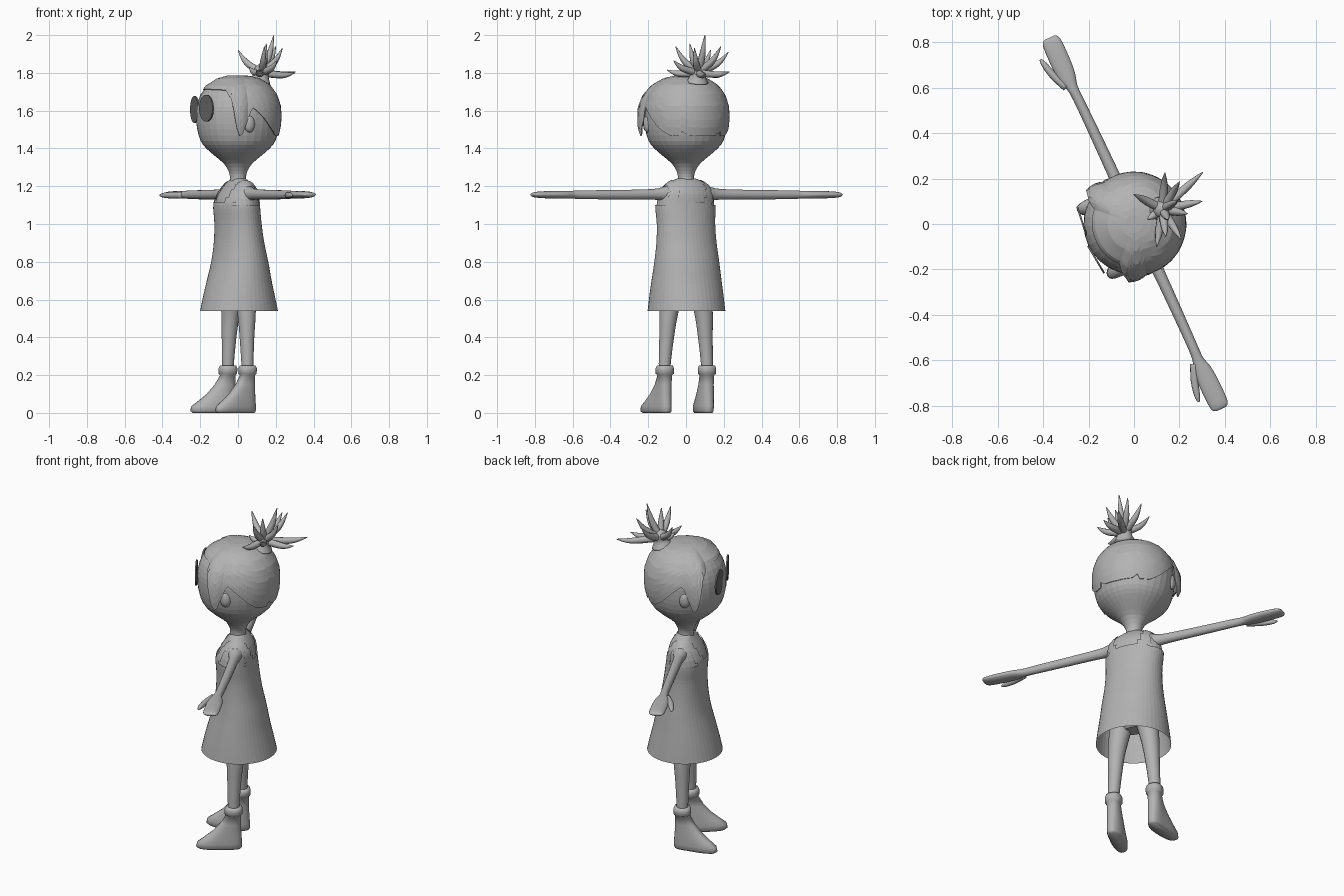
import bpy, bmesh, math
from mathutils import Vector

if "Cube" in bpy.data.objects:
    bpy.data.objects.remove(bpy.data.objects["Cube"])

TURN = math.radians(-65.2)   # the figure is built facing -y, then turned


def material(name, v):
    m = bpy.data.materials.new(name)
    m.diffuse_color = (v, v, v, 1)
    m.use_nodes = True
    m.node_tree.nodes["Principled BSDF"].inputs["Base Color"].default_value = m.diffuse_color
    return m


GREY = material("light grey", 0.45)
DARK = material("dark grey", 0.15)


def smooth(keys, k):
    """Catmull-Rom through tuples, k steps per span."""
    out, n = [], len(keys)
    for i in range(n - 1):
        p = [keys[min(max(i + d, 0), n - 1)] for d in (-1, 0, 1, 2)]
        for j in range(k):
            t = j / k
            out.append(tuple(0.5 * (2 * b + (c - a) * t + (2 * a - 5 * b + 4 * c - d) * t * t
                                    + (3 * b - a - 3 * c + d) * t ** 3)
                             for a, b, c, d in zip(*p)))
    return out + [tuple(keys[-1])]


def lerp_table(keys, x):
    for (x0, y0), (x1, y1) in zip(keys, keys[1:]):
        if x <= x1:
            return y0 + (y1 - y0) * max(0, x - x0) / (x1 - x0)
    return keys[-1][1]


def ring(c, u, v, a, b, n=24, p=2.0):
    """Superellipse ring with axes u, v and radii a, b."""
    pts = []
    for i in range(n):
        t = 2 * math.pi * i / n
        cs, sn = math.cos(t), math.sin(t)
        pts.append(Vector(c) + Vector(u) * (a * math.copysign(abs(cs) ** (2 / p), cs))
                   + Vector(v) * (b * math.copysign(abs(sn) ** (2 / p), sn)))
    return pts


X, Y, Z = (1, 0, 0), (0, 1, 0), (0, 0, 1)


def loft(name, rings, mat=GREY, caps=(True, True), shade=False, drop=None, turn=True):
    """Skin a list of rings; drop(centre) removes faces."""
    bm = bmesh.new()
    vs = [[bm.verts.new(p) for p in r] for r in rings]
    n = len(rings[0])
    for a, b in zip(vs, vs[1:]):
        for i in range(n):
            j = (i + 1) % n
            bm.faces.new((a[i], a[j], b[j], b[i]))
    if caps[0]:
        bm.faces.new(vs[0][::-1])
    if caps[1]:
        bm.faces.new(vs[-1])
    bmesh.ops.recalc_face_normals(bm, faces=bm.faces)
    if drop:
        gone = [f for f in bm.faces if drop(f.calc_center_median())]
        bmesh.ops.delete(bm, geom=gone, context='FACES')
    for f in bm.faces:
        f.smooth = shade
    me = bpy.data.meshes.new(name)
    bm.to_mesh(me)
    bm.free()
    me.materials.append(mat)
    ob = bpy.data.objects.new(name, me)
    bpy.context.collection.objects.link(ob)
    if turn:
        ob.rotation_euler.z = TURN
    return ob


def tube(name, keys, k=4, n=12, turn=True):
    """Round tube through (x, y, z, radius) keys."""
    pts = smooth(keys, k)
    rings = []
    for i, q in enumerate(pts):
        d = Vector(pts[min(i + 1, len(pts) - 1)][:3]) - Vector(pts[max(i - 1, 0)][:3])
        d.normalize()
        u = d.cross(Vector((0.31, 0.9, 0.1))).normalized()
        rings.append(ring(q[:3], u, d.cross(u), q[3], q[3], n))
    return loft(name, rings, shade=True, turn=turn)


# Head and neck
HEAD = [(1.21, .045), (1.25, .043), (1.28, .05), (1.32, .075), (1.36, .122), (1.40, .168),
        (1.44, .198), (1.50, .216), (1.56, .222), (1.62, .219), (1.68, .2), (1.73, .163),
        (1.765, .105), (1.778, .05), (1.78, .01)]
loft("head", [ring((0, 0, z), X, Y, r, r, 32) for z, r in smooth(HEAD, 2)])

# Hair cap, with a hairline that depends on the angle from the front
LINE = [(0, 1.715), (45, 1.71), (58, 1.66), (64, 1.50), (69, 1.45), (76, 1.53), (85, 1.62),
        (100, 1.57), (115, 1.51), (130, 1.47), (147, 1.465), (151, 1.5), (155, 1.47),
        (180, 1.465)]
rows = []
for i in range(13):
    t = i / 12
    row = []
    for k in range(96):
        az = 360 * k / 96 - 180
        low = lerp_table(LINE, abs(az))
        z = 1.779 - (1.779 - low) * t ** 1.7
        r = lerp_table(HEAD, z) + 0.009
        r += 0.03 * t * max(0, 1 - ((abs(az) - 62) / 16) ** 2)
        a = math.radians(az)
        row.append(Vector((r * math.sin(a), -r * math.cos(a), z + 0.008 * (1 - t))))
    rows.append(row)
hair = loft("hair_cap", rows, caps=(True, False))
hair.modifiers.new("thickness", 'SOLIDIFY').thickness = 0.006

# Hair tuft: a bundle and curved spikes, placed in the final frame
base = Vector((.125, .065, 1.765))
tube("tuft_base", [(.115, .06, 1.75, .06), (.122, .063, 1.785, .042), (.128, .067, 1.82, .04),
                   (.135, .07, 1.845, .015)], turn=False)
TIPS = [(0, .13, 1.92), (.19, .1, 2.0), (.303, .228, 1.805), (.136, .225, 1.91),
        (.14, -.055, 1.94), (.207, -.066, 1.865), (.1, -.1, 1.815), (.235, .045, 1.93),
        (.15, .02, 1.955), (.3, .1, 1.8), (.2, .185, 1.94), (.06, .02, 1.83)]
for tip in TIPS:
    tip = Vector(tip)
    start = base + Vector((0, 0, .035))
    mid = start.lerp(tip, .55)
    out = Vector((tip.x - base.x, tip.y - base.y, 0))
    mid += out * .08 - Vector((0, 0, .012))
    tube("hair_spike", [(*start, .02), (*mid, .017), (*tip, .002)], k=5, n=8, turn=False)

# Eye discs
for name, x, y, z, ang in (("eye_disc_a", -.106, -.203, 1.606, -7),
                           ("eye_disc_b", .072, -.217, 1.613, 6)):
    a = math.radians(ang)
    u = Vector((math.cos(a), math.sin(a), 0))
    nrm = Vector((math.sin(a), -math.cos(a), 0))
    c = Vector((x, y, z))
    loft(name, [ring(c + nrm * d, u, Z, .07, .071, 32) for d in (-.004, .004)], DARK)

# Torso and sleeveless dress share a profile: z, half width, half depth, y centre
UPPER = [(.8, .177, .145, .01), (.9, .166, .126, .006), (1.0, .162, .116, 0),
         (1.1, .168, .112, -.008), (1.16, .158, .098, 0), (1.2, .132, .075, .004),
         (1.225, .1, .055, .004), (1.24, .06, .043, .002)]
HIPS = [(.63, .06, .05, .0), (.67, .12, .09, .0), (.73, .155, .115, .005)]
loft("torso", [ring((0, y, z), X, Y, a - .007, b - .007, 32)
               for z, a, b, y in smooth(HIPS + UPPER, 2)])
SKIRT = [(.54, .206, .206, .006), (.62, .198, .188, .006), (.7, .189, .168, .007)]


def openings(c):
    neck = c.z > 1.11 + 1.2 * max(0, abs(c.x) - .05) and abs(c.x) < .08
    arm = abs(c.x) > .125 and c.z > 1.1
    return neck or arm or c.z > 1.236


loft("dress", [ring((0, y, z), X, Y, a, b, 48) for z, a, b, y in smooth(SKIRT + UPPER, 5)],
     caps=(False, False), drop=openings)

# Arm profile: x, y centre, half depth, half height, z centre
ARM = [(.09, .005, .05, .045, 1.162), (.14, .008, .036, .036, 1.16), (.2, .01, .027, .028, 1.157),
       (.4, .01, .024, .025, 1.155), (.6, .008, .022, .023, 1.155), (.66, .005, .025, .021, 1.155),
       (.71, .004, .039, .021, 1.155), (.78, .005, .044, .02, 1.155), (.86, .006, .043, .017, 1.155),
       (.89, .006, .037, .012, 1.155), (.9, .006, .022, .005, 1.155)]
# Boot profile: z, toe y, heel y, half width
BOOT = [(0, -.19, .038, .036), (.01, -.203, .044, .044), (.035, -.198, .045, .045),
        (.06, -.165, .043, .043), (.1, -.115, .04, .041), (.15, -.072, .038, .037),
        (.2, -.042, .038, .037), (.207, -.05, .046, .046), (.235, -.05, .047, .047),
        (.25, -.043, .041, .041)]

for s, side in ((1, "left"), (-1, "right")):
    # Arm with mitten hand, and thumb
    loft(side + "_arm", [ring((s * x, y, z), Y, Z, a, b, 20) for x, y, a, b, z in smooth(ARM, 3)],
         shade=True)
    tube(side + "_thumb", [(s * .67, -.018, 1.153, .018), (s * .74, -.048, 1.152, .017),
                           (s * .8, -.064, 1.152, .013), (s * .83, -.07, 1.152, .005)])
    # Leg
    tube(side + "_leg", [(s * .065, 0, .75, .07), (s * .1, .003, .54, .05), (s * .113, 0, .4, .039),
                         (s * .123, -.002, .26, .032), (s * .123, 0, .2, .03)], n=20)
    # Boot, toes turned slightly out
    rings = []
    for z, f, b, w in BOOT:
        r = ring((s * .123, (f + b) / 2, z), X, Y, w, (b - f) / 2, 24, 2.3)
        for p in r:
            p.x += s * .2 * max(0, -p.y - .03)
        rings.append(r)
    loft(side + "_boot", rings, shade=True)
    # Ear
    loft(side + "_ear", [ring((s * (.2 + d), -.03, 1.53), Y, Z, .03 * k, .045 * k, 16)
                         for d, k in ((0, 1), (.015, 1), (.025, .8), (.03, .3))], shade=True)
